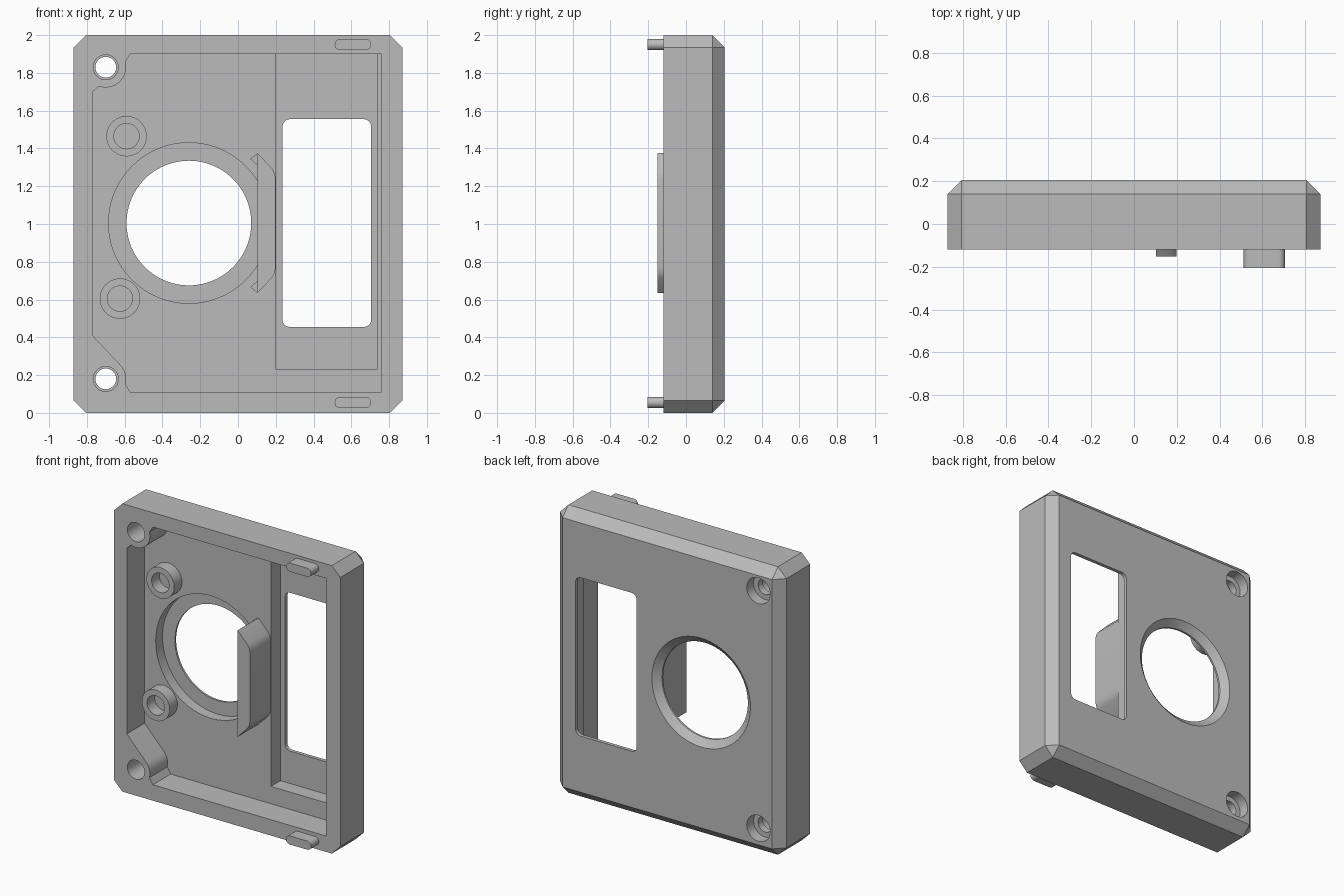
import bpy
import bmesh
from math import cos, sin, radians

if "Cube" in bpy.data.objects:
    bpy.data.objects.remove(bpy.data.objects["Cube"])

grey = bpy.data.materials.new("light grey plastic")
grey.use_nodes = True
COLOUR = (0.5, 0.5, 0.5, 1)
grey.diffuse_color = COLOUR
grey.node_tree.nodes["Principled BSDF"].inputs["Base Color"].default_value = COLOUR

FRONT, FLOOR, POCKET, BACK = -0.12, 0.075, 0.18, 0.205


def add_object(name, bm):
    bmesh.ops.recalc_face_normals(bm, faces=bm.faces)
    mesh = bpy.data.meshes.new(name)
    bm.to_mesh(mesh)
    bm.free()
    mesh.materials.append(grey)
    obj = bpy.data.objects.new(name, mesh)
    bpy.context.collection.objects.link(obj)
    return obj


def arc(x, z, r, start=0, end=360, steps=64):
    """Points on an arc; a full turn leaves out the repeated last point."""
    count = steps if end - start == 360 else steps + 1
    angles = [radians(start + (end - start) * i / steps) for i in range(count)]
    return [(x + r * cos(a), z + r * sin(a)) for a in angles]


def rounded_rect(x0, x1, z0, z1, r, steps=8):
    corners = [(x1 - r, z1 - r), (x0 + r, z1 - r), (x0 + r, z0 + r), (x1 - r, z0 + r)]
    return [p for i, (x, z) in enumerate(corners)
            for p in arc(x, z, r, 90 * i, 90 * i + 90, steps)]


def loft(name, outline, y0, y1, outline_end=None):
    """Solid between an outline at y0 and an equal-length outline at y1."""
    bm = bmesh.new()
    a = [bm.verts.new((x, y0, z)) for x, z in outline]
    b = [bm.verts.new((x, y1, z)) for x, z in outline_end or outline]
    bm.faces.new(a)
    bm.faces.new(b[::-1])
    for i in range(len(a)):
        j = (i + 1) % len(a)
        bm.faces.new((a[j], a[i], b[i], b[j]))
    return add_object(name, bm)


def cut(target, cutter):
    """Subtract the cutter, bake the result and remove the cutter."""
    mod = target.modifiers.new("cut", "BOOLEAN")
    mod.operation, mod.solver, mod.object = "DIFFERENCE", "EXACT", cutter
    bpy.context.view_layer.update()
    baked = bpy.data.meshes.new_from_object(
        target.evaluated_get(bpy.context.evaluated_depsgraph_get()))
    target.modifiers.clear()
    target.data = baked
    bpy.data.objects.remove(cutter)


# Outer block with chamfered corners and chamfered back edges
W, C = 0.87, 0.065
bm = bmesh.new()
for sx in (-1, 1):
    for z_edge, z_in in ((0, C), (2, 2 - C)):
        for y in (FRONT, BACK - C):
            bm.verts.new((sx * W, y, z_in))
            bm.verts.new((sx * (W - C), y, z_edge))
        bm.verts.new((sx * (W - C), BACK, z_in))
bmesh.ops.convex_hull(bm, input=bm.verts)
bmesh.ops.dissolve_limit(bm, angle_limit=0.01, verts=bm.verts, edges=bm.edges)
housing = add_object("housing", bm)

# Main cavity, leaving pillars round the two screw holes
SCREWS = ((-0.7, 1.83), (-0.7, 0.18))
cavity = [(-0.77, 1.70)] + arc(*SCREWS[0], 0.107, -110, 15, 20)
cavity += [(-0.57, 1.9), (0.76, 1.9), (0.76, 0.11), (-0.57, 0.11)]
cavity += arc(*SCREWS[1], 0.107, -15, 42, 12) + [(-0.77, 0.41)]
cut(housing, loft("cavity_cutter", cavity, FRONT - 0.1, FLOOR))

# Deeper pocket and its window
pocket = [(0.2, 0.23), (0.735, 0.23), (0.735, 1.9), (0.2, 1.9)]
cut(housing, loft("pocket_cutter", pocket, 0, POCKET))
cut(housing, loft("window_cutter", rounded_rect(0.235, 0.705, 0.455, 1.555, 0.04), 0.1, 0.3))

# Round opening: front recess, through hole, back chamfer
HOLE = (-0.26, 1.005)
cut(housing, loft("recess_cutter", arc(*HOLE, 0.425, steps=96), 0, 0.15))
cut(housing, loft("hole_cutter", arc(*HOLE, 0.33, steps=96), 0, 0.3))
cut(housing, loft("chamfer_cutter", arc(*HOLE, 0.32, steps=96), 0.155, 0.215,
                  arc(*HOLE, 0.39, steps=96)))

# Stepped screw holes
for x, z in SCREWS:
    for r, y0, y1 in ((0.066, -0.2, 0.08), (0.055, 0, 0.3), (0.09, 0.13, 0.3)):
        cut(housing, loft("screw_cutter", arc(x, z, r, steps=40), y0, y1))

parts = [housing]

# Hollow bosses on the floor
for name, x, z in (("upper_boss", -0.59, 1.465), ("lower_boss", -0.625, 0.605)):
    boss = loft(name, arc(x, z, 0.107, steps=48), FLOOR - 0.085, FLOOR + 0.01)
    cut(boss, loft("boss_cutter", arc(x, z, 0.067, steps=48), -0.2, FLOOR - 0.001))
    parts.append(boss)

# Upright guide blade beside the round opening, with small barbs at its ends
upper = [(0.199, 1.24), (0.194, 1.27), (0.18, 1.295), (0.103, 1.375)]
lower = [(x, 2.01 - z) for x, z in reversed(upper)]
parts.append(loft("guide_blade", upper + lower, -0.152, 0.145))
for name, flip in (("upper_barb", False), ("lower_barb", True)):
    tri = [(0.104, 1.31), (0.065, 1.345), (0.104, 1.375)]
    tri = [(x, 2.01 - z if flip else z) for x, z in tri]
    parts.append(loft(name, tri, 0, FLOOR + 0.01))

# Locating tabs on the rim
for name, z in (("upper_tab", 1.95), ("lower_tab", 0.055)):
    slot = rounded_rect(0.512, 0.705, z - 0.03, z + 0.03, 0.0299)
    parts.append(loft(name, slot, -0.205, FRONT + 0.02))

# Smooth the round walls, keep edges sharp
bpy.ops.object.select_all(action="DESELECT")
for obj in parts:
    obj.select_set(True)
bpy.context.view_layer.objects.active = housing
bpy.ops.object.shade_smooth_by_angle(angle=radians(30))
